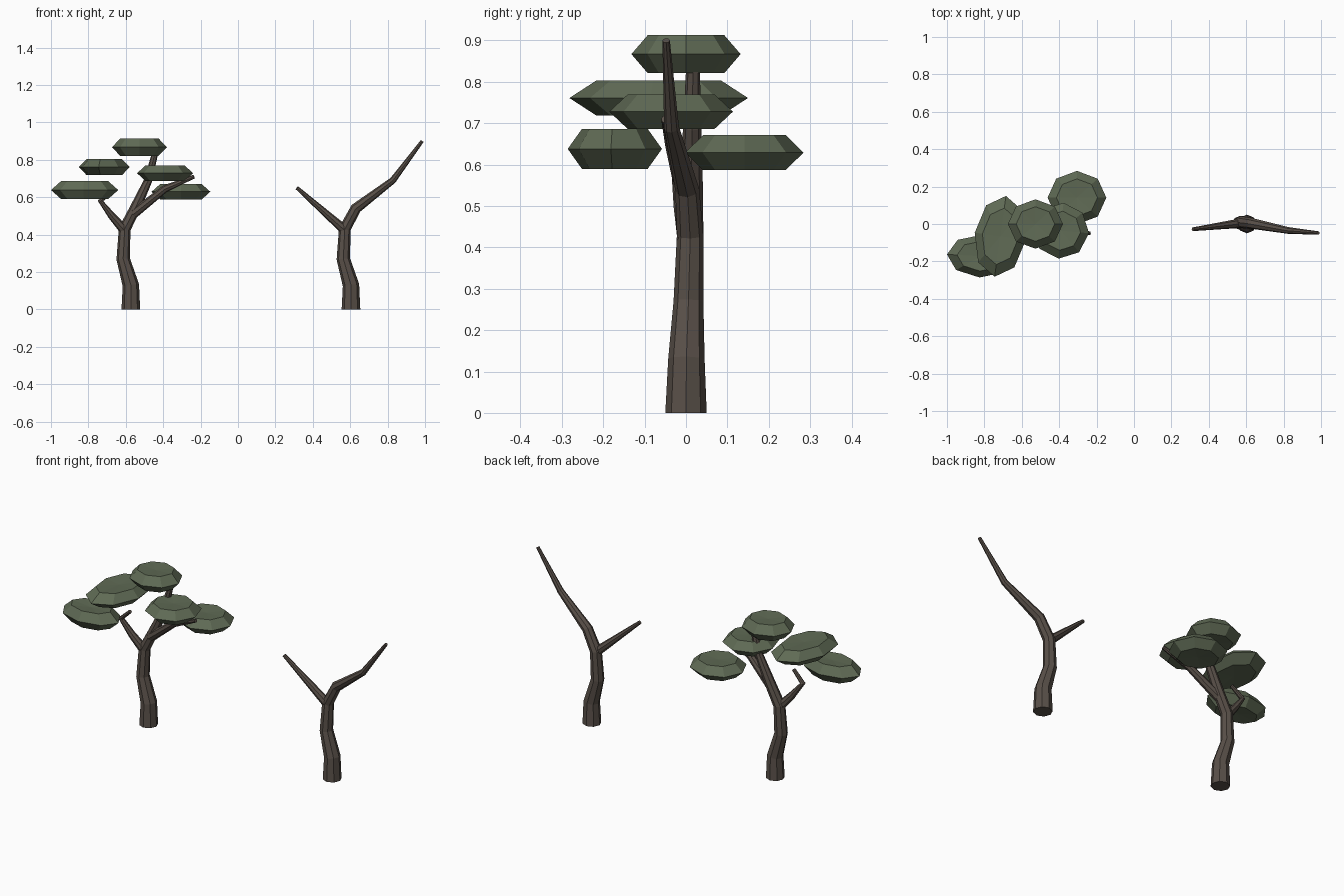
import bpy, bmesh
from math import sin, cos, pi, radians
from mathutils import Vector, Matrix

if "Cube" in bpy.data.objects:
    bpy.data.objects.remove(bpy.data.objects["Cube"])

SIDES = 8


def material(name, rgb):
    m = bpy.data.materials.new(name)
    m.diffuse_color = (*rgb, 1)
    m.use_nodes = True
    m.node_tree.nodes["Principled BSDF"].inputs["Base Color"].default_value = m.diffuse_color
    return m


BARK = material("bark", (0.10, 0.08, 0.066))
LEAF = material("leaf", (0.115, 0.145, 0.09))


def finish(bm, name, mat):
    bmesh.ops.recalc_face_normals(bm, faces=bm.faces)
    me = bpy.data.meshes.new(name)
    bm.to_mesh(me)
    bm.free()
    me.materials.append(mat)
    ob = bpy.data.objects.new(name, me)
    bpy.context.collection.objects.link(ob)
    return ob


def bridge(bm, a, b):
    for i in range(SIDES):
        j = (i + 1) % SIDES
        bm.faces.new((a[i], a[j], b[j], b[i]))


def limb(name, path):
    """Tapered eight-sided tube through (x, y, z, radius) points."""
    bm = bmesh.new()
    pts = [Vector(p[:3]) for p in path]
    rings = []
    for i, p in enumerate(pts):
        t = Vector((0, 0, 0))
        if i > 0:
            t += (p - pts[i - 1]).normalized()
        if i < len(pts) - 1:
            t += (pts[i + 1] - p).normalized()
        if p.z == 0:
            t = Vector((0, 0, 1))
        q = Vector((0, 0, 1)).rotation_difference(t.normalized())
        r = path[i][3]
        rings.append([bm.verts.new(p + q @ Vector((r * cos(2 * pi * k / SIDES),
                                                   r * sin(2 * pi * k / SIDES), 0)))
                      for k in range(SIDES)])
    for a, b in zip(rings, rings[1:]):
        bridge(bm, a, b)
    bm.faces.new(rings[0])
    bm.faces.new(rings[-1])
    return finish(bm, name, BARK)


def foliage(name, centre, size, turn):
    """Flat-topped squashed ball: three rings with slightly dished caps."""
    bm = bmesh.new()
    rings = [[bm.verts.new((s * cos(2 * pi * k / SIDES), s * sin(2 * pi * k / SIDES), z))
              for k in range(SIDES)] for s, z in ((0.7, -1), (1, 0), (0.7, 1))]
    for a, b in zip(rings, rings[1:]):
        bridge(bm, a, b)
    for ring, z in ((rings[0], -0.85), (rings[2], 0.85)):
        c = bm.verts.new((0, 0, z))
        for i in range(SIDES):
            bm.faces.new((ring[i], ring[(i + 1) % SIDES], c))
    m = (Matrix.Translation(centre) @ Matrix.Rotation(radians(turn), 4, 'Z')
         @ Matrix.Diagonal((*size, 1)))
    bm.transform(m)
    return finish(bm, name, LEAF)


def trunk_path(x):
    return [(x, 0, 0, 0.05), (x, 0.001, 0.13, 0.044),
            (x - 0.041, 0.006, 0.27, 0.036), (x - 0.033, 0.01, 0.43, 0.032)]


# Leafy tree: trunk and branches
L, R = -0.573, 0.604
limb("leafy_trunk", trunk_path(L) + [(-0.55, 0.012, 0.54, 0.029),
                                     (-0.48, 0.015, 0.69, 0.022),
                                     (-0.44, 0.017, 0.85, 0.016)])
limb("leafy_right_branch", [(-0.56, 0.005, 0.51, 0.026), (-0.39, -0.03, 0.645, 0.02),
                            (-0.235, -0.05, 0.71, 0.01)])
limb("leafy_left_branch", [(-0.605, 0.005, 0.42, 0.026), (-0.675, -0.01, 0.5, 0.02),
                           (-0.735, -0.02, 0.58, 0.015), (-0.67, -0.03, 0.64, 0.01)])

# Leafy tree: foliage pads
for name, centre, size, turn in (
    ("foliage_left_low", (-0.82, -0.172, 0.638), (0.18, 0.114, 0.048), -3),
    ("foliage_left_high", (-0.715, -0.066, 0.761), (0.138, 0.218, 0.042), -8),
    ("foliage_top", (-0.527, 0.0, 0.867), (0.147, 0.132, 0.046), 0),
    ("foliage_right_high", (-0.39, -0.036, 0.728), (0.15, 0.15, 0.042), -5),
    ("foliage_right_low", (-0.305, 0.141, 0.629), (0.157, 0.143, 0.042), 0),
):
    foliage(name, centre, size, turn)

# Bare tree: trunk leaning into the long right branch, plus the left branch
limb("bare_trunk", trunk_path(R) + [(0.63, 0.003, 0.54, 0.029),
                                    (0.828, -0.035, 0.69, 0.018),
                                    (0.985, -0.048, 0.9, 0.009)])
limb("bare_left_branch", [(0.575, 0.005, 0.42, 0.026), (0.315, -0.028, 0.65, 0.01)])
